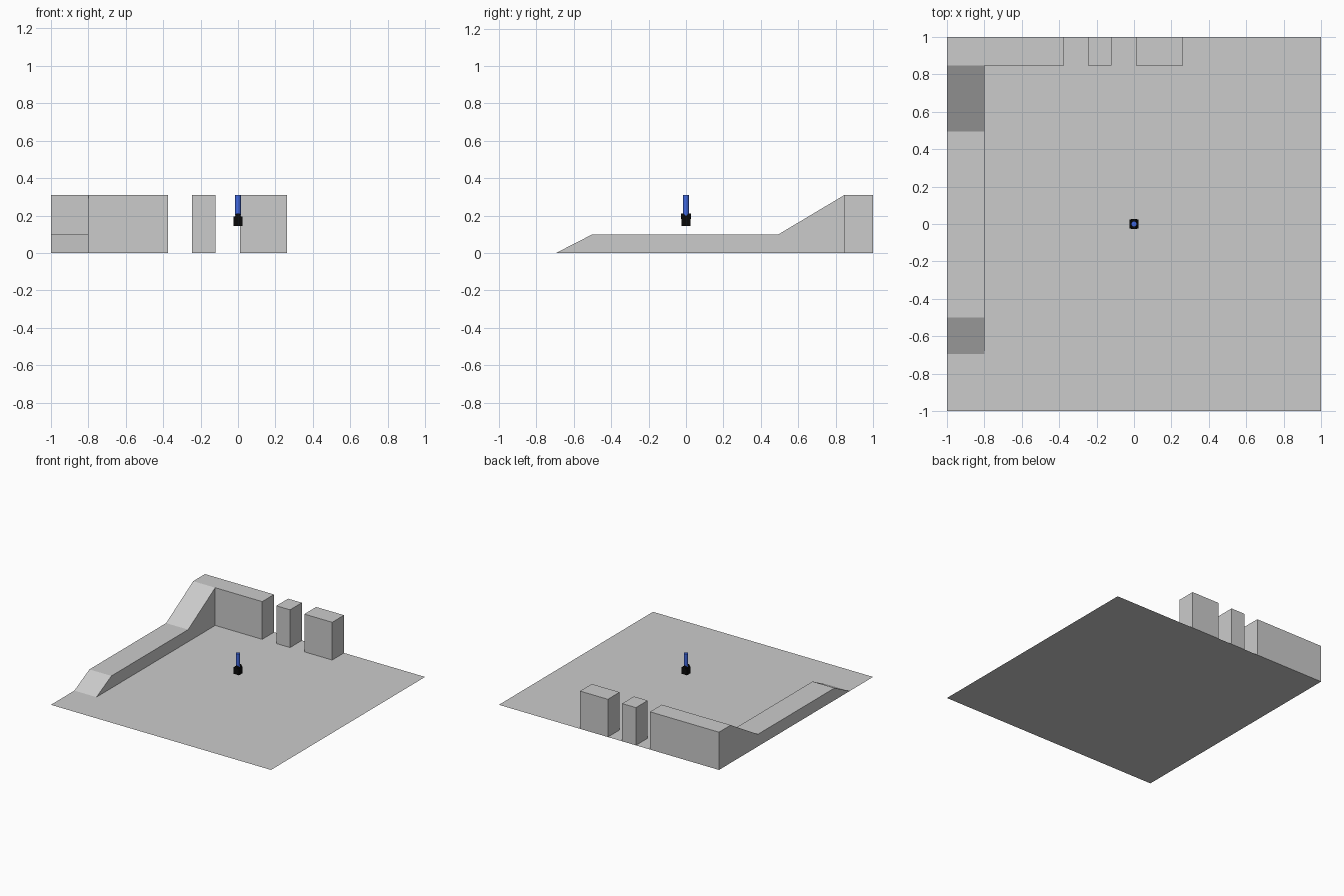
import bpy, bmesh, math

if "Cube" in bpy.data.objects:
    bpy.data.objects.remove(bpy.data.objects["Cube"])


def material(name, rgb):
    m = bpy.data.materials.new(name)
    m.diffuse_color = (*rgb, 1.0)
    m.use_nodes = True
    m.node_tree.nodes["Principled BSDF"].inputs["Base Color"].default_value = m.diffuse_color
    return m


GREY = material("concrete_grey", (0.60, 0.60, 0.60))
BLUE = material("royal_blue", (0.053, 0.141, 0.75))
BLACK = material("black", (0.003, 0.003, 0.003))


def finish(bm, name, mat):
    me = bpy.data.meshes.new(name)
    bm.to_mesh(me)
    bm.free()
    me.materials.append(mat)
    ob = bpy.data.objects.new(name, me)
    bpy.context.collection.objects.link(ob)
    return ob


def prism(name, profile, x0, x1, mat):
    """Extrude a (y, z) profile along x."""
    bm = bmesh.new()
    face = bm.faces.new([bm.verts.new((x0, y, z)) for y, z in profile])
    ext = bmesh.ops.extrude_face_region(bm, geom=[face])
    verts = [g for g in ext["geom"] if isinstance(g, bmesh.types.BMVert)]
    bmesh.ops.translate(bm, verts=verts, vec=(x1 - x0, 0, 0))
    bmesh.ops.recalc_face_normals(bm, faces=bm.faces)
    return finish(bm, name, mat)


def box(name, x0, x1, y0, y1, z0, z1, mat):
    return prism(name, [(y0, z0), (y1, z0), (y1, z1), (y0, z1)], x0, x1, mat)


def cylinder(name, radius, depth, location, mat, rotation=(0, 0, 0)):
    bpy.ops.mesh.primitive_cylinder_add(vertices=16, radius=radius, depth=depth,
                                        location=location, rotation=rotation)
    ob = bpy.context.object
    ob.name = name
    ob.data.materials.append(mat)
    bpy.ops.object.shade_smooth_by_angle()
    return ob


# Flat square floor
bm = bmesh.new()
bm.faces.new([bm.verts.new(p) for p in
              ((-1, -1, 0), (1, -1, 0), (1, 1, 0), (-1, 1, 0))])
finish(bm, "floor", GREY)

# Walkway on the left: short ramp, flat run, steep ramp up to the wall
prism("ramp_walkway",
      [(-0.695, 0), (0.847, 0), (0.847, 0.31), (0.495, 0.10), (-0.50, 0.10)],
      -1.0, -0.80, GREY)

# Row of wall blocks along the back edge
for name, x0, x1 in (("long_wall", -1.0, -0.373),
                     ("narrow_wall", -0.245, -0.12),
                     ("short_wall", 0.01, 0.263)):
    box(name, x0, x1, 0.847, 1.0, 0, 0.31, GREY)

# Small floating device: black base with a cross pin and an upright blue tube
box("device_base", -0.025, 0.025, -0.023, 0.023, 0.143, 0.196, BLACK)
cylinder("device_pin", 0.015, 0.056, (0, 0, 0.197), BLACK, (math.pi / 2, 0, 0))
cylinder("device_tube", 0.015, 0.11, (0, 0, 0.255), BLUE)
